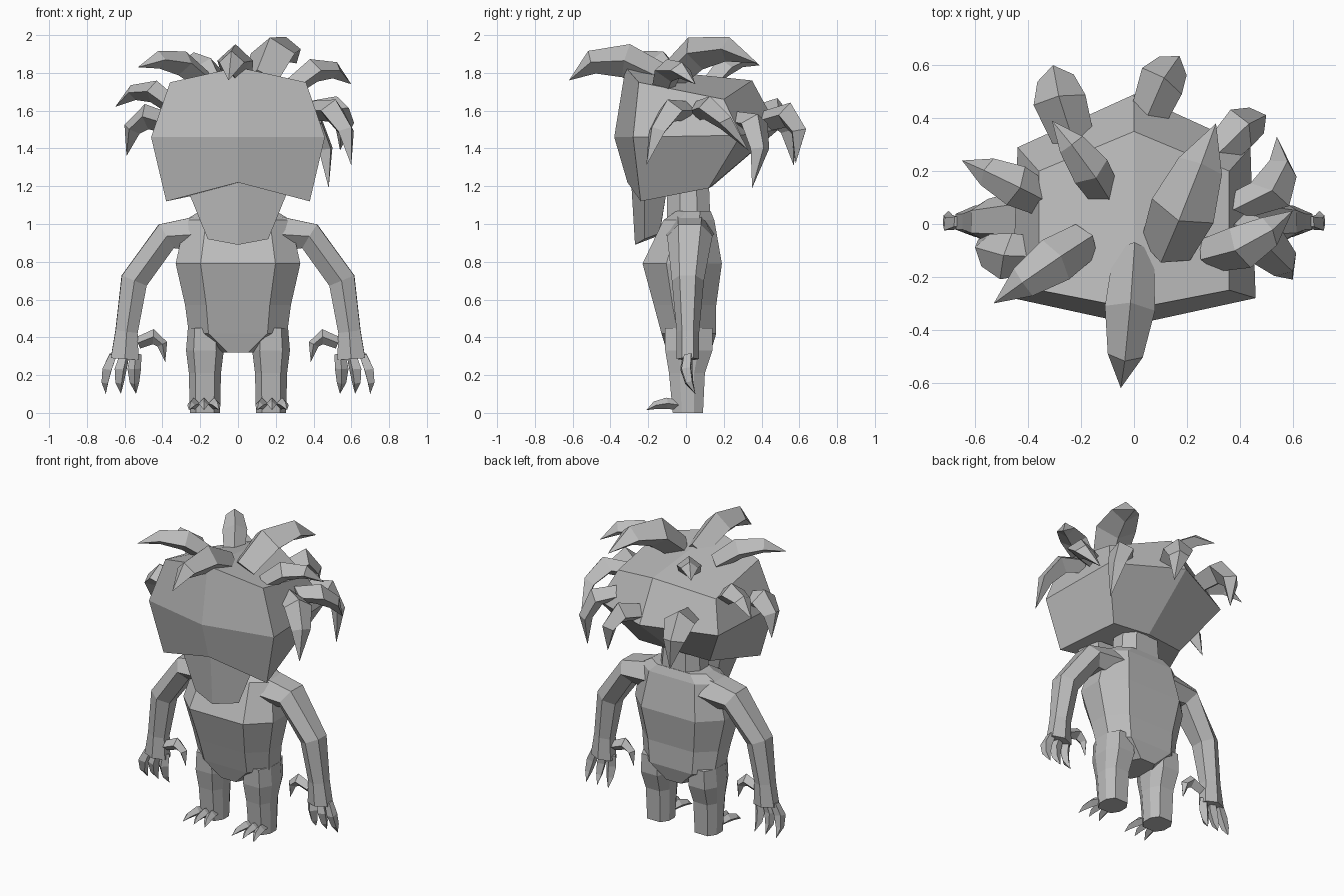
import bpy, bmesh
from math import cos, sin, tau
from mathutils import Vector

if "Cube" in bpy.data.objects:
    bpy.data.objects.remove(bpy.data.objects["Cube"])

GREY = (0.5, 0.5, 0.5, 1)
grey = bpy.data.materials.new("plain grey")
grey.use_nodes = True
grey.diffuse_color = GREY
grey.node_tree.nodes["Principled BSDF"].inputs["Base Color"].default_value = GREY


def loft(name, rings, paired=False):
    """Skin a stack of point rings, with end caps creased along the middle."""
    bm = bmesh.new()
    loops = [[bm.verts.new(point) for point in ring] for ring in rings]
    count = len(loops[0])
    half = count // 2
    for lower, upper in zip(loops, loops[1:]):
        for i in range(count):
            j = (i + 1) % count
            bm.faces.new((lower[i], lower[j], upper[j], upper[i]))
    for cap in (loops[0], loops[-1]):
        bm.faces.new(cap[:half + 1])
        bm.faces.new(cap[half:] + cap[:1])
    bmesh.ops.remove_doubles(bm, verts=bm.verts, dist=0.0005)
    bmesh.ops.recalc_face_normals(bm, faces=bm.faces)
    mesh = bpy.data.meshes.new(name)
    bm.to_mesh(mesh)
    bm.free()
    mesh.materials.append(grey)
    part = bpy.data.objects.new(name, mesh)
    bpy.context.collection.objects.link(part)
    if paired:
        part.modifiers.new("other side", 'MIRROR')


def tube(name, path, widths, heights, sides=4, paired=False):
    """Bent, tapering tube; width is level, height lies in the plane of the bend."""
    points = [Vector(point) for point in path]
    last = len(points) - 1
    side = (points[last] - points[0]).cross(Vector((0, 0, 1))).normalized()
    rings = []
    for i, centre in enumerate(points):
        along = points[min(i + 1, last)] - points[max(i - 1, 0)]
        up = side.cross(along).normalized()
        angles = [tau * k / sides for k in range(sides)]
        rings.append([centre + side * widths[i] * cos(angle) + up * heights[i] * sin(angle)
                      for angle in angles])
    loft(name, rings, paired)


def spike(name, root, bend, tip, width, flatness=0.75, paired=False):
    """Curved, four-sided spike following a bend from root to tip."""
    root, bend, tip = Vector(root), Vector(bend), Vector(tip)
    path = [root * (1 - t) ** 2 + bend * 2 * t * (1 - t) + tip * t * t
            for t in (0, .35, .7, 1)]
    widths = [width * scale for scale in (.8, 1, .7, 0)]
    tube(name, path, widths, [w * flatness for w in widths], paired=paired)


def block(name, levels, centre=0, paired=False):
    """Eight-sided upright form from levels of (height, half width, front, back)."""
    outline = [(1, -.4), (1, .4), (.6, 1), (-.6, 1), (-1, .4), (-1, -.4), (-.6, -1), (.6, -1)]
    loft(name, [[(centre + wide * u, (front + back) / 2 + (back - front) / 2 * v, height)
                 for u, v in outline] for height, wide, front, back in levels], paired)


def creased(name, *half_rings):
    """Symmetric form from half rings running from front centre to back centre."""
    loft(name, [half + [(-x, y, z) for x, y, z in half[-2:0:-1]] for half in half_rings])


# Head and jaw: faceted boxes with a centre crease
creased("head",
        [(0, -.31, 1.22), (.38, -.24, 1.12), (.26, .12, 1.19), (0, .14, 1.2)],
        [(0, -.38, 1.46), (.46, -.28, 1.46), (.44, .29, 1.47), (0, .49, 1.5)],
        [(0, -.32, 1.83), (.36, -.25, 1.75), (.36, .2, 1.66), (0, .35, 1.76)])
creased("jaw",
        [(0, -.27, .89), (.16, -.22, .92), (.13, -.14, .95), (0, -.14, .94)],
        [(0, -.29, 1.22), (.27, -.22, 1.19), (.2, -.1, 1.19), (0, -.1, 1.2)])

# Neck, torso and legs
block("neck", [(1, .15, -.1, .13), (1.25, .13, -.1, .12)])
block("torso", [(1.07, .2, -.05, .13), (1.02, .28, -.12, .15), (.79, .33, -.23, .19),
                (.57, .28, -.17, .16), (.42, .26, -.13, .16), (.32, .09, -.1, .13)])
block("legs", [(.45, .09, -.11, .14), (.33, .1, -.11, .14), (.21, .085, -.09, .1),
               (0, .08, -.07, .09)], centre=.175, paired=True)

# Arms: six-sided, bending down at the shoulder and elbow
tube("arms", [(.15, .02, .95), (.38, .02, .935), (.55, .01, .7), (.59, .01, .43), (.6, .01, .285)],
     widths=(.13, .12, .085, .06, .06), heights=(.12, .085, .082, .068, .085),
     sides=6, paired=True)

# Claws fan outward from hands and feet
for i, fan in enumerate((-1, 0, 1)):
    spike(f"finger_claws_{i}", root=(.6 + fan * .06, .01, .31), bend=(.64 + fan * .08, -.02, .2),
          tip=(.62 + fan * .08, .05, .1), width=.036, flatness=.9, paired=True)
    spike(f"toe_claws_{i}", root=(.18 + fan * .04, -.03, .04), bend=(.18 + fan * .06, -.14, .07),
          tip=(.18 + fan * .08, -.21, .015), width=.03, flatness=1, paired=True)
spike("thumb_claws", root=(.53, 0, .37), bend=(.39, 0, .47), tip=(.385, 0, .27),
      width=.04, flatness=1, paired=True)

# Hair: a loose mop of curved spikes around the head
spike("front_hair", root=(0, -.1, 1.76), bend=(-.02, -.44, 1.99), tip=(-.05, -.62, 1.76),
      width=.095, flatness=.95)
spike("right_brow_hair", root=(-.18, -.06, 1.76), bend=(-.34, -.16, 1.94),
      tip=(-.53, -.3, 1.83), width=.09)
spike("right_upper_hair", root=(-.34, .09, 1.62), bend=(-.49, .17, 1.8),
      tip=(-.65, .24, 1.62), width=.08)
spike("right_side_hair", root=(-.36, -.12, 1.53), bend=(-.57, -.14, 1.66),
      tip=(-.59, -.06, 1.36), width=.09)
spike("right_crown_hair", root=(-.1, .1, 1.71), bend=(-.18, .24, 1.94),
      tip=(-.31, .39, 1.84), width=.075)
spike("right_back_hair", root=(-.23, .32, 1.55), bend=(-.33, .58, 1.71),
      tip=(-.28, .57, 1.31), width=.1)
spike("left_back_hair", root=(.05, .4, 1.54), bend=(.14, .66, 1.68),
      tip=(.17, .58, 1.32), width=.09)
spike("left_rear_hair", root=(.3, .25, 1.55), bend=(.48, .47, 1.61),
      tip=(.48, .35, 1.19), width=.08)
spike("left_side_hair", root=(.38, 0, 1.6), bend=(.58, -.12, 1.68),
      tip=(.6, -.21, 1.31), width=.085)
spike("left_lower_hair", root=(.38, .06, 1.6), bend=(.63, .1, 1.69),
      tip=(.54, .33, 1.39), width=.085)
spike("left_crown_hair", root=(.12, -.1, 1.76), bend=(.21, .1, 2.05),
      tip=(.31, .38, 1.85), width=.125)
spike("left_brow_hair", root=(.28, -.12, 1.72), bend=(.46, -.1, 1.92),
      tip=(.6, .05, 1.74), width=.085)
